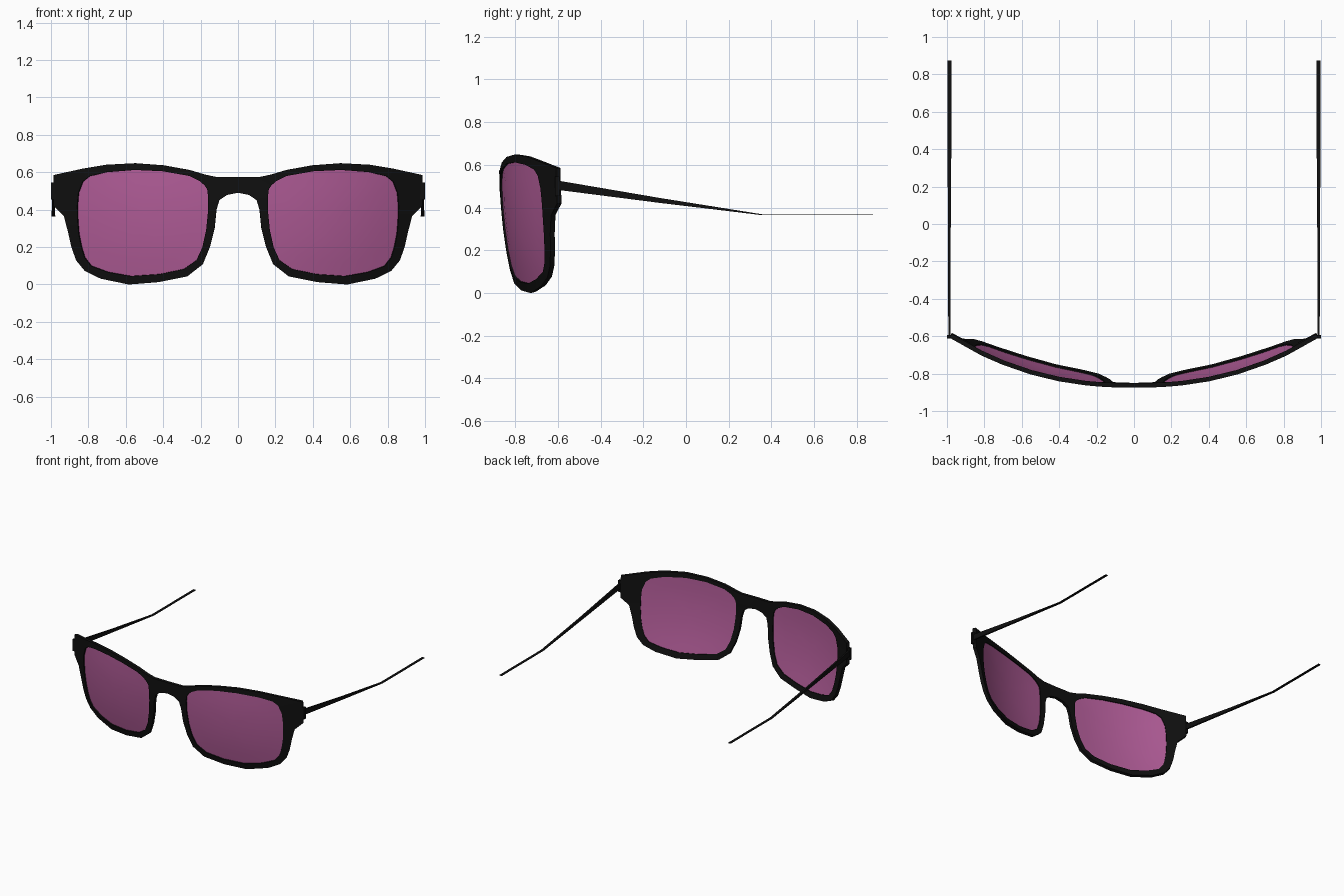
import bpy, bmesh, math

if "Cube" in bpy.data.objects:
    bpy.data.objects.remove(bpy.data.objects["Cube"])

# Paired outline points of one half: outer x, z and lens-opening x, z
RIM = [
    (0, .575, .165, .51), (.12, .575, .178, .53), (.18, .588, .205, .553),
    (.26, .612, .26, .58), (.40, .637, .40, .605), (.55, .648, .55, .612),
    (.70, .64, .70, .60), (.82, .62, .79, .578), (.98, .585, .825, .55),
    (.98, .50, .848, .49), (.98, .42, .854, .42), (.925, .365, .852, .34),
    (.903, .28, .846, .27), (.885, .20, .832, .20), (.86, .13, .815, .145),
    (.815, .075, .78, .10), (.73, .033, .69, .067), (.58, .002, .57, .046),
    (.42, .015, .42, .056), (.27, .045, .29, .083), (.187, .11, .222, .13),
    (.15, .20, .19, .20), (.125, .30, .17, .29), (.115, .40, .16, .39),
    (.10, .45, .16, .44), (.06, .478, .16, .47), (0, .49, .162, .49)]


def material(name, color):
    m = bpy.data.materials.new(name)
    m.diffuse_color = color
    m.use_nodes = True
    m.node_tree.nodes["Principled BSDF"].inputs["Base Color"].default_value = m.diffuse_color
    return m


BLACK = material("black_plastic", (.005, .005, .005, 1))
PINK = material("pink_lens", (.45, .11, .32, 1))


def bend(x, z):
    """Wrap the flat front around the face and tuck its lower part back."""
    y = -.863 + .265 * (x / .98) ** 2.3 + .2 * max(0, .58 - z) ** 2
    return (x, y, z)


def make(name, bm, mat, thickness=0):
    bmesh.ops.recalc_face_normals(bm, faces=bm.faces)
    me = bpy.data.meshes.new(name)
    bm.to_mesh(me)
    bm.free()
    ob = bpy.data.objects.new(name, me)
    bpy.context.collection.objects.link(ob)
    me.materials.append(mat)
    ob.modifiers.new("Mirror", 'MIRROR')
    if thickness:
        s = ob.modifiers.new("Solidify", 'SOLIDIFY')
        s.thickness, s.offset = thickness, 0
    bpy.ops.object.select_all(action='DESELECT')
    ob.select_set(True)
    bpy.context.view_layer.objects.active = ob
    bpy.ops.object.convert(target='MESH')
    bpy.ops.object.shade_smooth_by_angle(angle=math.radians(35))
    return ob


def skin(bm, rings):
    """Join consecutive closed rings with quads."""
    for a, b in zip(rings, rings[1:]):
        n = len(a)
        for i in range(n):
            j = (i + 1) % n
            bm.faces.new((a[i], a[j], b[j], b[i]))


# Front frame with bridge
bm = bmesh.new()
skin(bm, [[bm.verts.new(bend(p[k], p[k + 1])) for p in RIM] for k in (0, 2)])
make("front_frame", bm, BLACK, .024)

# Curved lenses, concentric rings that reach slightly into the rim
bm = bmesh.new()
CX, CZ = .51, .33
rings = [[bm.verts.new(bend(CX + (p[2] - CX) * s, CZ + (p[3] - CZ) * s)) for p in RIM]
         for s in (1.015, .75, .5, .25)]
skin(bm, rings)
centre = bm.verts.new(bend(CX, CZ))
for i, v in enumerate(rings[-1]):
    bm.faces.new((v, rings[-1][(i + 1) % len(RIM)], centre))
make("lenses", bm, PINK, .008)

# Temple arms: tall at the hinge, thinning to a flat horizontal tip
bm = bmesh.new()
rings = []
for y, z, w, h in ((-.61, .506, .012, .044), (-.12, .424 + .009, .013, .023),
                   (.36, .366, .02, .004), (.875, .366, .02, .004)):
    rings.append([bm.verts.new((.987 + sx * w / 2, y, z + sz * h / 2))
                  for sx, sz in ((-1, -1), (1, -1), (1, 1), (-1, 1))])
skin(bm, rings)
bm.faces.new(rings[0])
bm.faces.new(rings[-1])
make("temple_arms", bm, BLACK)

# Hinge blocks
bm = bmesh.new()
bmesh.ops.create_cube(bm, size=1)
for v in bm.verts:
    v.co = (.986 + v.co.x * .028, -.603 + v.co.y * .02, .5 + v.co.z * .09)
make("hinges", bm, BLACK)
